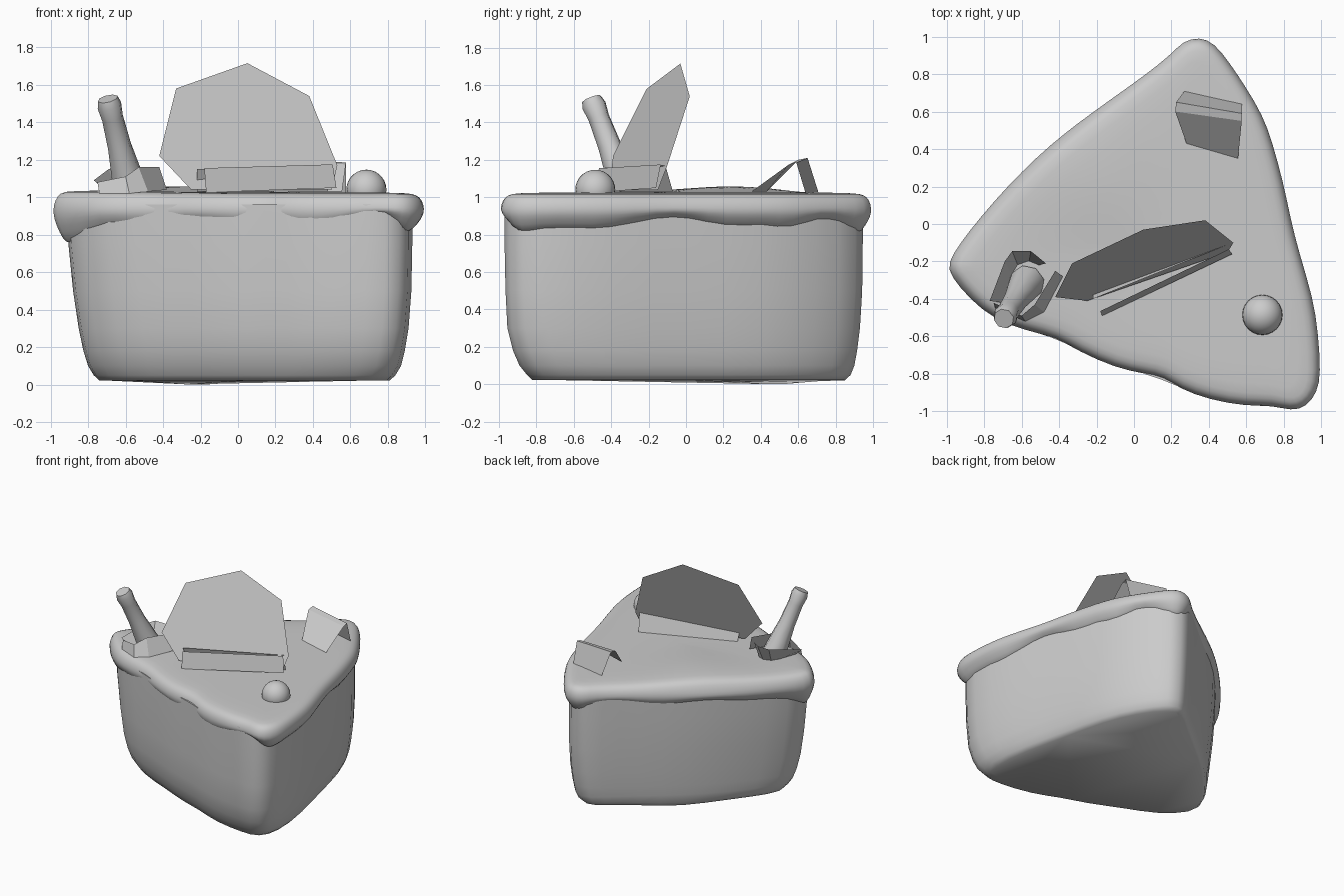
import bpy, bmesh, math
from mathutils import Vector

if "Cube" in bpy.data.objects:
    bpy.data.objects.remove(bpy.data.objects["Cube"], do_unlink=True)

grey = bpy.data.materials.new("plain_grey")
grey.use_nodes = True
COLOUR = (0.6, 0.6, 0.6, 1)
grey.diffuse_color = COLOUR
grey.node_tree.nodes["Principled BSDF"].inputs["Base Color"].default_value = COLOUR


def make(name, verts, faces, smooth=None, fix_normals=False):
    me = bpy.data.meshes.new(name)
    me.from_pydata([tuple(v) for v in verts], [], faces)
    if fix_normals:
        bm = bmesh.new()
        bm.from_mesh(me)
        bmesh.ops.recalc_face_normals(bm, faces=bm.faces)
        bm.to_mesh(me)
        bm.free()
    me.materials.append(grey)
    ob = bpy.data.objects.new(name, me)
    bpy.context.collection.objects.link(ob)
    if smooth:
        bpy.ops.object.select_all(action='DESELECT')
        ob.select_set(True)
        bpy.context.view_layer.objects.active = ob
        bpy.ops.object.shade_smooth_by_angle(angle=math.radians(smooth))
    return ob


def loft(name, rings, smooth, caps=(True, True)):
    """Skin a stack of equal rings, bottom to top."""
    n = len(rings[0])
    verts = [v for r in rings for v in r]
    faces = [(k * n + i, k * n + (i + 1) % n, (k + 1) * n + (i + 1) % n, (k + 1) * n + i)
             for k in range(len(rings) - 1) for i in range(n)]
    if caps[0]:
        faces.append(tuple(reversed(range(n))))
    if caps[1]:
        faces.append(tuple(range((len(rings) - 1) * n, len(rings) * n)))
    return make(name, verts, faces, smooth, True)


def strip(name, top, bottom):
    """Thin sheet between two edges."""
    n = len(top)
    return make(name, top + bottom, [(i, n + i, n + i + 1, i + 1) for i in range(n - 1)])


# Icing rim: x, y and height of the dripping lower edge, anticlockwise from the back tip
rim = [(.35, 1, .80), (.26, .98, .80), (.19, .90, .84), (.06, .80, .87), (-.05, .72, .83),
       (-.22, .60, .80), (-.38, .48, .85), (-.52, .36, .87), (-.68, .20, .82), (-.82, .04, .83),
       (-.93, -.10, .79), (-1, -.21, .75), (-.98, -.28, .74), (-.88, -.40, .76), (-.75, -.51, .83),
       (-.58, -.57, .81), (-.41, -.61, .80), (-.30, -.68, .85), (-.1, -.77, .82), (.05, -.80, .80),
       (.16, -.82, .83), (.24, -.88, .81), (.4, -.94, .78), (.6, -.975, .84), (.74, -.97, .91),
       (.84, -1, .87), (.92, -.98, .82), (.98, -.90, .80), (1, -.8, .82), (.985, -.58, .82),
       (.96, -.4, .81), (.88, -.14, .88), (.84, .02, .88), (.8, .22, .81), (.74, .44, .84),
       (.69, .58, .80), (.60, .73, .88), (.52, .85, .85), (.43, .97, .79)]
N = len(rim)
flat = [Vector((x, y)) for x, y, z in rim]
centre = Vector((.15, -.08))


def normal(i):
    t = flat[(i + 2) % N] - flat[(i - 2) % N]
    return Vector((t.y, -t.x)).normalized()


def bump(x, y):
    return .035 * math.exp(-((x + .3) ** 2 + (y - .25) ** 2) / .12)


# Icing: inset, height; the lower rows follow the drips
rows = [(.12, 0), (.075, 0), (.035, .35), (.005, .7), (0, .94), (.012, .985), (.04, 1.012), (.09, 1.024)]
rings = []
for k, (inset, z) in enumerate(rows):
    ring = []
    for i in range(N):
        p = flat[i] - normal(i) * inset
        low = rim[i][2]
        h = low + (.03 if k == 0 else 0) + (.94 - low) * z if k < 4 else z
        if k > 5:
            h += .012 * max(0, -p.x) + bump(p.x, p.y)
        ring.append((p.x, p.y, h))
    rings.append(ring)
for s in (.7, .4, .12):
    ring = []
    for i in range(N):
        p = centre + (flat[i] - normal(i) * .09 - centre) * s
        ring.append((p.x, p.y, 1.025 + .012 * max(0, -p.x) + bump(p.x, p.y)))
    rings.append(ring)
icing = loft("icing", rings, 70, (False, True))
icing.modifiers.new("soften", 'SUBSURF').levels = 1

# Cake body: smoothed rim outline fitted to the extents of each level
soft = flat
for _ in range(2):
    soft = [(soft[i - 1] + soft[i] * 2 + soft[(i + 1) % N]) / 4 for i in range(N)]
xs, ys = [p.x for p in soft], [p.y for p in soft]
levels = [(.022, -.74, .81, -.82, .85), (.05, -.77, .84, -.85, .88), (.10, -.80, .87, -.89, .90),
          (.18, -.825, .89, -.925, .915), (.3, -.85, .91, -.955, .93), (.5, -.88, .925, -.965, .942),
          (.75, -.905, .93, -.97, .945), (.96, -.915, .93, -.97, .945)]
rings = []
for z, x0, x1, y0, y1 in levels:
    ring = []
    for p in soft:
        x = x0 + (p.x - min(xs)) / (max(xs) - min(xs)) * (x1 - x0)
        y = y0 + (p.y - min(ys)) / (max(ys) - min(ys)) * (y1 - y0)
        sag = .022 * math.exp(-((x + .2) ** 2 + (y - .45) ** 2) / .1) if z < .06 else 0
        ring.append((x, y, z - sag))
    rings.append(ring)
loft("cake_body", rings, 60)

# Candle: leaning octagonal post with a slightly flared tip
foot, tip = Vector((-.57, -.31, 1.02)), Vector((-.695, -.505, 1.525))
turn = (tip - foot).to_track_quat('Z', 'Y')
rings = []
for t, r in [(0, .095), (.25, .08), (.5, .064), (.8, .058), (.93, .066), (1, .055)]:
    rings.append([foot.lerp(tip, t) + turn @ Vector((r * math.cos(a), r * math.sin(a), 0))
                  for a in [math.tau * i / 8 for i in range(8)]])
loft("candle", rings, 50)

# Collar around the candle foot: a front and a back sheet
strip("collar_front",
      [(-.42, -.25, 1.16), (-.53, -.43, 1.16), (-.60, -.49, 1.11), (-.75, -.42, 1.08)],
      [(-.38, -.28, 1.04), (-.48, -.47, 1.03), (-.58, -.52, 1.02), (-.74, -.45, 1.02)])
strip("collar_back",
      [(-.77, -.41, 1.09), (-.69, -.20, 1.15), (-.65, -.145, 1.16), (-.55, -.145, 1.16), (-.47, -.21, 1.15)],
      [(-.70, -.42, 1.03), (-.65, -.27, 1.03), (-.62, -.22, 1.03), (-.56, -.20, 1.03), (-.51, -.22, 1.03)])

# Upright seven-sided plaque, held between two low strips
plaque = [(.05, -.03, 1.715), (-.33, -.21, 1.58), (-.42, -.39, 1.22), (-.25, -.41, 1.04),
          (.50, -.15, 1.04), (.53, -.10, 1.17), (.38, .02, 1.54)]
make("plaque", plaque, [tuple(range(7))])
strip("plaque_support_front", [(-.18, -.465, 1.155), (.505, -.135, 1.175)],
      [(-.17, -.49, 1.025), (.525, -.16, 1.05)])
strip("plaque_support_back", [(.50, -.11, 1.17), (-.22, -.40, 1.15)],
      [(.48, -.07, 1.03), (-.22, -.355, 1.03)])

# Folded card standing like a tent
front = [(.28, .43, 1.03), (.555, .35, 1.03)]
fold = [(.22, .60, 1.20), (.575, .55, 1.175)]
crest = [(.225, .65, 1.21), (.577, .59, 1.185)]
back = [(.27, .71, 1.02), (.575, .64, 1.02)]
make("folded_card", front + fold + crest + back, [(0, 1, 3, 2), (2, 3, 5, 4), (4, 5, 7, 6)])

# Round berry
bpy.ops.mesh.primitive_uv_sphere_add(segments=24, ring_count=14, radius=.107, location=(.685, -.485, 1.04))
berry = bpy.context.object
berry.name = "berry"
berry.data.materials.append(grey)
bpy.ops.object.shade_smooth_by_angle(angle=math.radians(60))
